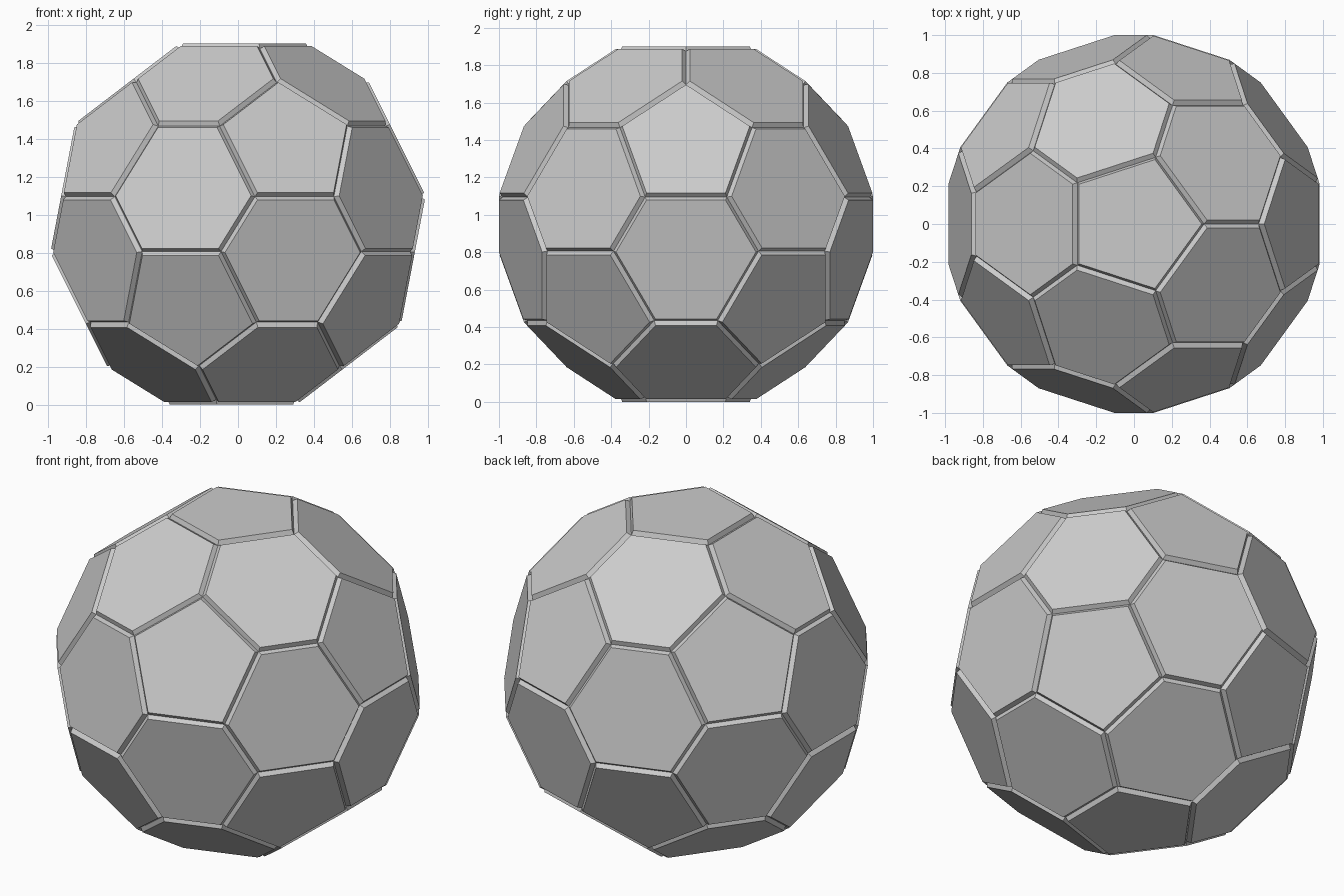
import bpy, bmesh
from math import sin, cos, pi, atan, radians
from mathutils import Vector
from itertools import combinations

if "Cube" in bpy.data.objects:
    bpy.data.objects.remove(bpy.data.objects["Cube"])

PENT_D, PENT_IN = 0.95, 0.29               # pentagon panel: height from centre, apothem
HEX_D, HEX_P, HEX_H = 0.9415, 0.31, 0.338  # hexagon panel: height, apothem to pentagon / to hexagon
SEAM_R, SEAM_ANG = 0.995, radians(21.9)    # seam corners: radius, angle from pentagon axis
CENTRE = Vector((0, 0, PENT_D))

# Icosahedron directions: one per pentagon panel
lat = atan(0.5)
axes = [Vector((0, 0, 1)), Vector((0, 0, -1))]
for k in range(5):
    for a, s in ((k * 2 * pi / 5, 1), ((k + 0.5) * 2 * pi / 5, -1)):
        axes.append(Vector((cos(lat) * cos(a), cos(lat) * sin(a), s * sin(lat))))
near = {(i, j) for i in range(12) for j in range(12) if i != j and axes[i].dot(axes[j]) > 0.4}


def tangent(n, v):
    """Unit direction from n towards v, square to n."""
    return (v - n * v.dot(n)).normalized()


bm = bmesh.new()

# Seam corners at the bottom of the grooves, shared by three panels each
seam = {(i, j): bm.verts.new(CENTRE + SEAM_R * (axes[i] * cos(SEAM_ANG)
        + tangent(axes[i], axes[j]) * sin(SEAM_ANG))) for i, j in near}


def add_panel(n, corners):
    """Raised flat panel with sloped walls down to the seam; corners = [(key, offset point)]."""
    u = tangent(n, corners[0][1])
    w = n.cross(u)
    corners.sort(key=lambda c: Vector((c[1].dot(u), c[1].dot(w))).angle_signed(Vector((1, 0))))
    top = [bm.verts.new(CENTRE + p) for _, p in corners]
    base = [seam[key] for key, _ in corners]
    bm.faces.new(top)
    for a in range(len(top)):
        b = (a + 1) % len(top)
        bm.faces.new((base[a], base[b], top[b], top[a]))


# Pentagon panels
for i, n in enumerate(axes):
    add_panel(n, [((i, j), n * PENT_D + tangent(n, axes[j]) * PENT_IN / cos(pi / 5))
                  for j in range(12) if (i, j) in near])

# Hexagon panels
ca, cb = (2 * HEX_P - HEX_H) * 2 / 3, (2 * HEX_H - HEX_P) * 2 / 3
for tri in combinations(range(12), 3):
    if all(pair in near for pair in combinations(tri, 2)):
        n = sum((axes[t] for t in tri), Vector()).normalized()
        corners = []
        for i in tri:
            for j in tri:
                if i != j:
                    k = sum(tri) - i - j
                    corners.append(((i, j), n * HEX_D + tangent(n, axes[i]) * ca
                                    - tangent(n, axes[k]) * cb))
        add_panel(n, corners)

bmesh.ops.recalc_face_normals(bm, faces=bm.faces[:])
mesh = bpy.data.meshes.new("panelled_ball")
bm.to_mesh(mesh)
bm.free()
ball = bpy.data.objects.new("panelled_ball", mesh)
bpy.context.collection.objects.link(ball)
